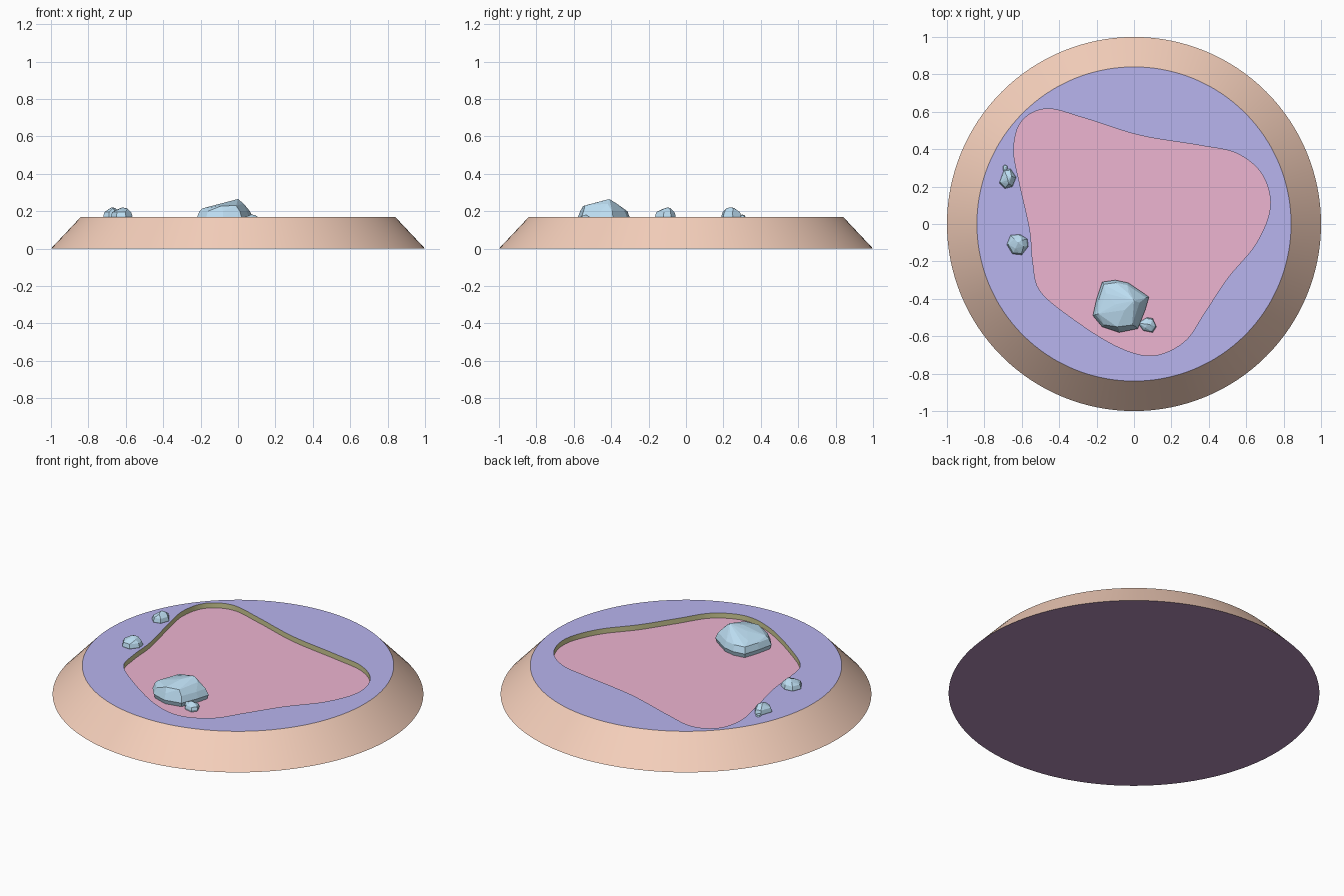
import bpy, bmesh, math
from mathutils import Vector

if "Cube" in bpy.data.objects:
    bpy.data.objects.remove(bpy.data.objects["Cube"])

TOP, FLOOR, RIM, SEG = 0.17, 0.14, 0.84, 128


def material(name, rgb):
    m = bpy.data.materials.new(name)
    m.diffuse_color = (*rgb, 1)
    m.use_nodes = True
    m.node_tree.nodes["Principled BSDF"].inputs["Base Color"].default_value = m.diffuse_color
    return m


def finish(name, bm, mats):
    bmesh.ops.recalc_face_normals(bm, faces=bm.faces)
    me = bpy.data.meshes.new(name)
    bm.to_mesh(me)
    bm.free()
    for m in mats:
        me.materials.append(m)
    ob = bpy.data.objects.new(name, me)
    bpy.context.collection.objects.link(ob)
    return ob


def closed_spline(pts, steps):
    out, n = [], len(pts)
    for i in range(n):
        a, b, c, d = (Vector(pts[(i + k) % n]) for k in (-1, 0, 1, 2))
        for s in range(steps):
            t = s / steps
            out.append(0.5 * (2 * b + (c - a) * t + (2 * a - 5 * b + 4 * c - d) * t * t
                              + (3 * b - a - 3 * c + d) * t ** 3))
    return out


def ring(bm, pts, z):
    return [bm.verts.new((p[0], p[1], z)) for p in pts]


def bridge(bm, lo, hi, mat):
    n = len(lo)
    for i in range(n):
        j = (i + 1) % n
        f = bm.faces.new((lo[i], lo[j], hi[j], hi[i]))
        f.material_index = mat
        f.smooth = True


def loop_edges(bm, vs):
    return [bm.edges.get((vs[i - 1], vs[i])) for i in range(len(vs))]


# Island base: sloped side, flat bank, sunken pond
pond = closed_spline([
    (-0.466, 0.616), (-0.60, 0.55), (-0.643, 0.40), (-0.61, 0.21), (-0.557, -0.03),
    (-0.54, -0.21), (-0.503, -0.356), (-0.343, -0.495), (-0.10, -0.65), (0.096, -0.704),
    (0.268, -0.63), (0.38, -0.47), (0.503, -0.286), (0.653, -0.104), (0.728, 0.09),
    (0.685, 0.265), (0.55, 0.377), (0.353, 0.42), (0.03, 0.474), (-0.262, 0.565)], 6)
circle = [(math.cos(2 * math.pi * i / SEG), math.sin(2 * math.pi * i / SEG)) for i in range(SEG)]

bm = bmesh.new()
foot = ring(bm, circle, 0)
rim = ring(bm, [(x * RIM, y * RIM) for x, y in circle], TOP)
edge = ring(bm, pond, TOP)
bed = ring(bm, pond, FLOOR)
bridge(bm, foot, rim, 0)
bridge(bm, bed, edge, 2)
bm.faces.new(foot[::-1]).material_index = 4
bm.faces.new(bed).material_index = 3
fill = bmesh.ops.triangle_fill(bm, use_beauty=True, normal=(0, 0, 1),
                               edges=loop_edges(bm, rim) + loop_edges(bm, edge))
for f in fill["geom"]:
    if isinstance(f, bmesh.types.BMFace):
        f.material_index = 1
base = finish("pond_base", bm, [
    material("slope", (0.92, 0.63, 0.50)), material("bank", (0.48, 0.46, 0.86)),
    material("pond_wall", (0.62, 0.60, 0.30)), material("water", (0.85, 0.46, 0.64)),
    material("underside", (0.45, 0.27, 0.48))])
bpy.context.view_layer.objects.active = base
base.select_set(True)
bpy.ops.object.shade_smooth_by_angle(angle=math.radians(25))

# Faceted rocks: hull of a ground outline, a shoulder and a few crown points
stone = material("stone", (0.50, 0.72, 0.88))


def rock(name, outline, z_ground, z_wide, z_shoulder, shrink, crown):
    bm = bmesh.new()
    cx = sum(p[0] for p in outline) / len(outline)
    cy = sum(p[1] for p in outline) / len(outline)
    for z, s in ((z_ground, 0.92), (z_wide, 1.0), (z_shoulder, shrink)):
        ring(bm, [(cx + (x - cx) * s, cy + (y - cy) * s) for x, y in outline], z)
    for p in crown:
        bm.verts.new(p)
    res = bmesh.ops.convex_hull(bm, input=bm.verts)
    loose = [v for v in bm.verts if not v.link_faces]
    bmesh.ops.delete(bm, geom=loose, context='VERTS')
    finish(name, bm, [stone])


rock("large_rock",
     [(-0.17, -0.31), (-0.10, -0.30), (-0.03, -0.315), (0.08, -0.39), (0.06, -0.46),
      (0.02, -0.56), (-0.08, -0.58), (-0.17, -0.55), (-0.22, -0.49), (-0.20, -0.40)],
     0.13, 0.165, 0.20, 0.90,
     [(0.0, -0.41, 0.265), (-0.05, -0.46, 0.252), (-0.10, -0.43, 0.238), (-0.19, -0.48, 0.215),
      (0.03, -0.42, 0.24), (-0.03, -0.37, 0.24), (-0.09, -0.55, 0.228), (-0.01, -0.54, 0.23),
      (-0.15, -0.37, 0.215)])
rock("pond_pebble",
     [(0.07, -0.50), (0.10, -0.505), (0.12, -0.55), (0.10, -0.58), (0.05, -0.57), (0.02, -0.53)],
     0.13, 0.15, 0.165, 0.85,
     [(0.07, -0.535, 0.182), (0.09, -0.54, 0.18), (0.06, -0.555, 0.175)])
rock("bank_rock_back",
     [(-0.695, 0.29), (-0.66, 0.295), (-0.63, 0.25), (-0.65, 0.20), (-0.69, 0.19), (-0.72, 0.22)],
     0.14, 0.175, 0.195, 0.88,
     [(-0.675, 0.235, 0.22), (-0.655, 0.255, 0.217), (-0.68, 0.255, 0.218), (-0.67, 0.215, 0.215)])
rock("bank_rock_nub",
     [(-0.70, 0.31), (-0.69, 0.317), (-0.675, 0.31), (-0.68, 0.28), (-0.70, 0.285)],
     0.15, 0.17, 0.178, 0.8, [(-0.688, 0.30, 0.182)])
rock("bank_rock_front",
     [(-0.66, -0.06), (-0.61, -0.055), (-0.57, -0.08), (-0.565, -0.12), (-0.60, -0.165),
      (-0.65, -0.16), (-0.68, -0.11)],
     0.14, 0.175, 0.195, 0.88,
     [(-0.62, -0.10, 0.22), (-0.60, -0.085, 0.217), (-0.635, -0.13, 0.21), (-0.59, -0.12, 0.212),
      (-0.64, -0.08, 0.212)])
